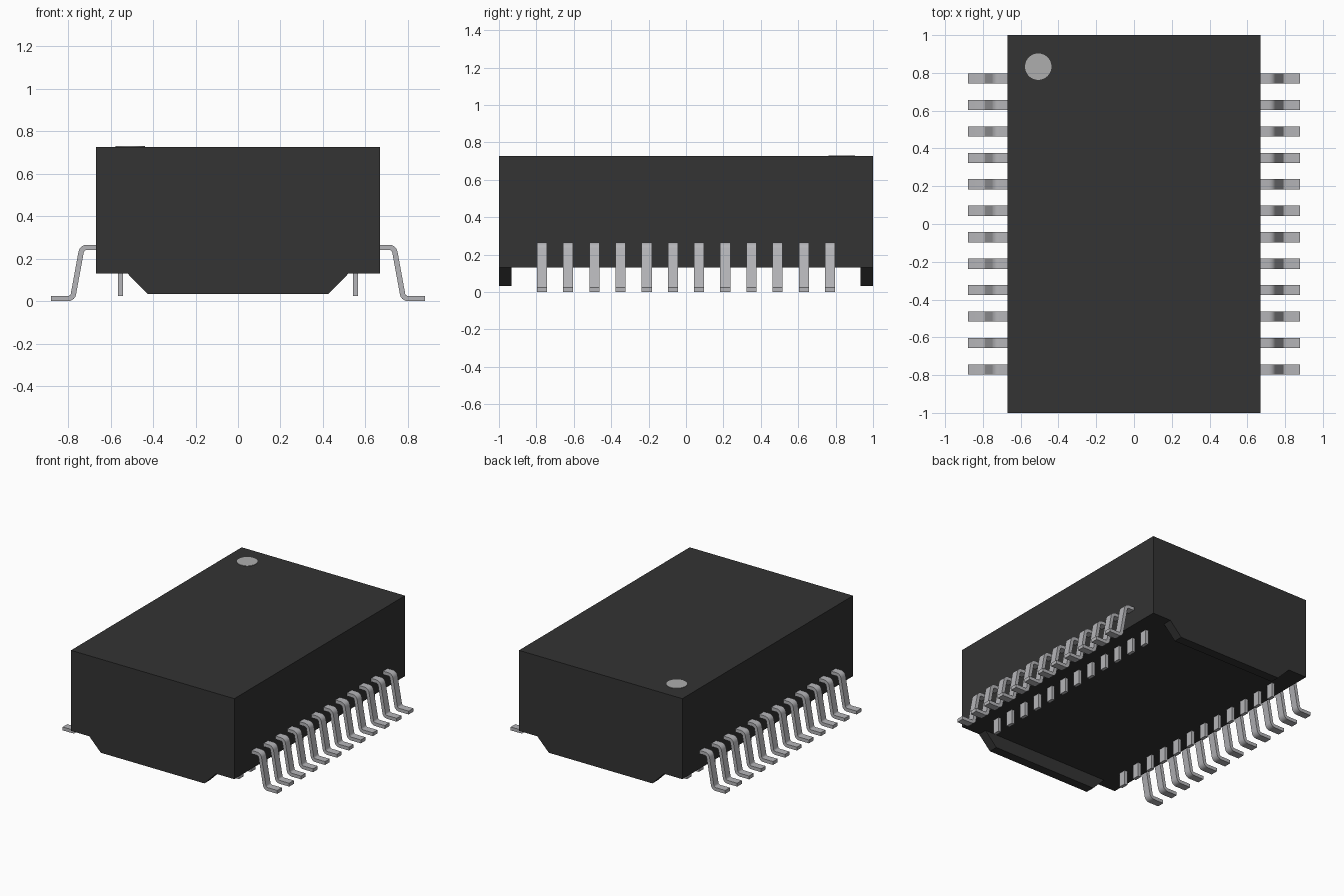
import bpy, bmesh, math
from mathutils import Vector

if "Cube" in bpy.data.objects:
    bpy.data.objects.remove(bpy.data.objects["Cube"])


def material(name, rgb):
    m = bpy.data.materials.new(name)
    m.diffuse_color = (*rgb, 1)
    m.use_nodes = True
    m.node_tree.nodes["Principled BSDF"].inputs["Base Color"].default_value = m.diffuse_color
    return m


BLACK = material("black plastic", (0.033, 0.033, 0.033))
METAL = material("tinned metal", (0.46, 0.46, 0.48))
DOT = material("grey marking", (0.42, 0.42, 0.42))


def finish(name, bm, mat, smooth=False):
    bmesh.ops.recalc_face_normals(bm, faces=bm.faces)
    me = bpy.data.meshes.new(name)
    bm.to_mesh(me)
    bm.free()
    me.materials.append(mat)
    ob = bpy.data.objects.new(name, me)
    bpy.context.collection.objects.link(ob)
    if smooth:
        bpy.context.view_layer.objects.active = ob
        ob.select_set(True)
        bpy.ops.object.shade_smooth_by_angle(angle=math.radians(35))
        ob.select_set(False)
    return ob


def extrude_xz(name, profile, y0, y1, mat, smooth=False):
    """Prism with an outline in x-z, running from y0 to y1."""
    bm = bmesh.new()
    face = bm.faces.new([bm.verts.new((x, y0, z)) for x, z in profile])
    new = bmesh.ops.extrude_face_region(bm, geom=[face])["geom"]
    verts = [v for v in new if isinstance(v, bmesh.types.BMVert)]
    bmesh.ops.translate(bm, verts=verts, vec=(0, y1 - y0, 0))
    return finish(name, bm, mat, smooth)


def rounded_strip(path, radius, thick, steps=5):
    """Outline of a bent strip: fillet the path, then offset both sides."""
    pts = [Vector(p) for p in path]
    left, right = [], []

    def add(p, d):
        n = Vector((-d.y, d.x)) * thick / 2
        left.append(p + n)
        right.append(p - n)

    add(pts[0], (pts[1] - pts[0]).normalized())
    for a, b, c in zip(pts, pts[1:], pts[2:]):
        d0, d1 = (b - a).normalized(), (c - b).normalized()
        turn = d0.angle_signed(d1)            # positive is clockwise
        start = b - d0 * radius * math.tan(abs(turn) / 2)
        side = -1 if turn > 0 else 1
        centre = start + Vector((-d0.y, d0.x)) * radius * side
        for i in range(steps + 1):
            t = -turn * i / steps
            cs, sn = math.cos(t), math.sin(t)
            d = Vector((d0.x * cs - d0.y * sn, d0.x * sn + d0.y * cs))
            add(centre - Vector((-d.y, d.x)) * radius * side, d)
    add(pts[-1], (pts[-1] - pts[-2]).normalized())
    return [tuple(p) for p in left + right[::-1]]


# Main block
W, Z0, Z1 = 0.67, 0.13, 0.727
extrude_xz("body", [(-W, Z0), (W, Z0), (W, Z1), (-W, Z1)], -1, 1, BLACK)

# Tapered standoff ribs at both ends
rib = [(-0.52, Z0), (-0.425, 0.033), (0.425, 0.033), (0.52, Z0)]
extrude_xz("front_standoff", rib, -1, -0.933, BLACK)
extrude_xz("back_standoff", rib, 0.933, 1, BLACK)

# Gull-wing leads and the short pins under the body
lead = rounded_strip([(0.66, 0.253), (0.735, 0.253), (0.779, 0.0125),
                      (0.88, 0.0125)], 0.026, 0.025)
pin = [(0.542, 0.025), (0.566, 0.025), (0.566, Z0 + 0.01), (0.542, Z0 + 0.01)]
for side, s in (("left", -1), ("right", 1)):
    for i in range(12):
        y = (i - 5.5) * 0.14
        for part, prof in (("lead", lead), ("pin", pin)):
            extrude_xz(f"{side}_{part}_{i + 1}", [(s * x, z) for x, z in prof],
                       y - 0.027, y + 0.027, METAL, part == "lead")

# Round orientation mark on top
bm = bmesh.new()
bmesh.ops.create_cone(bm, cap_ends=True, segments=48, radius1=0.07,
                      radius2=0.07, depth=0.004)
bmesh.ops.translate(bm, verts=bm.verts, vec=(-0.507, 0.833, Z1 + 0.001))
finish("orientation_dot", bm, DOT, True)
